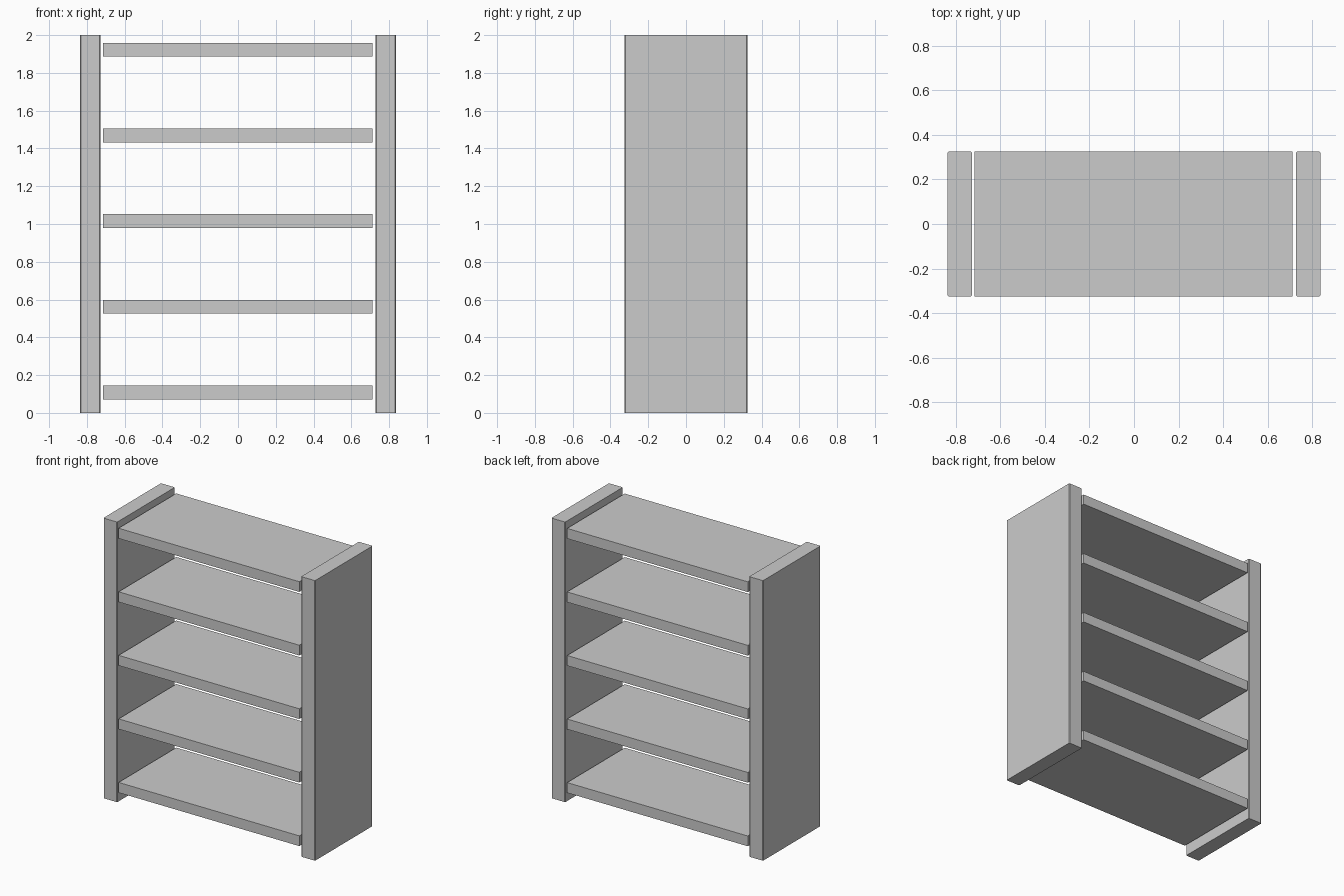
import bpy, bmesh

if "Cube" in bpy.data.objects:
    bpy.data.objects.remove(bpy.data.objects["Cube"])


def box(name, size, center, upright_bevel=0.0):
    """Box with optional small chamfer along its vertical edges."""
    bm = bmesh.new()
    bmesh.ops.create_cube(bm, size=1)
    bmesh.ops.scale(bm, vec=size, verts=bm.verts)
    bmesh.ops.translate(bm, vec=center, verts=bm.verts)
    if upright_bevel:
        edges = [e for e in bm.edges
                 if abs(e.verts[0].co.z - e.verts[1].co.z) > 0.01]
        bmesh.ops.bevel(bm, geom=edges, offset=upright_bevel,
                        segments=1, affect='EDGES')
    mesh = bpy.data.meshes.new(name)
    bm.to_mesh(mesh)
    bm.free()
    obj = bpy.data.objects.new(name, mesh)
    bpy.context.collection.objects.link(obj)
    return obj


DEPTH = 0.65

# Side panels
for side, sign in (("left", -1), ("right", 1)):
    box(f"{side}_side_panel", (0.109, DEPTH, 2.0),
        (sign * 0.7815, 0, 1.0), 0.005)

# Five evenly spaced shelves, with a thin gap to the panels
for i in range(5):
    box(f"shelf_{i + 1}", (1.427, DEPTH, 0.073),
        (-0.002, 0, 0.108 + i * 0.4537))
